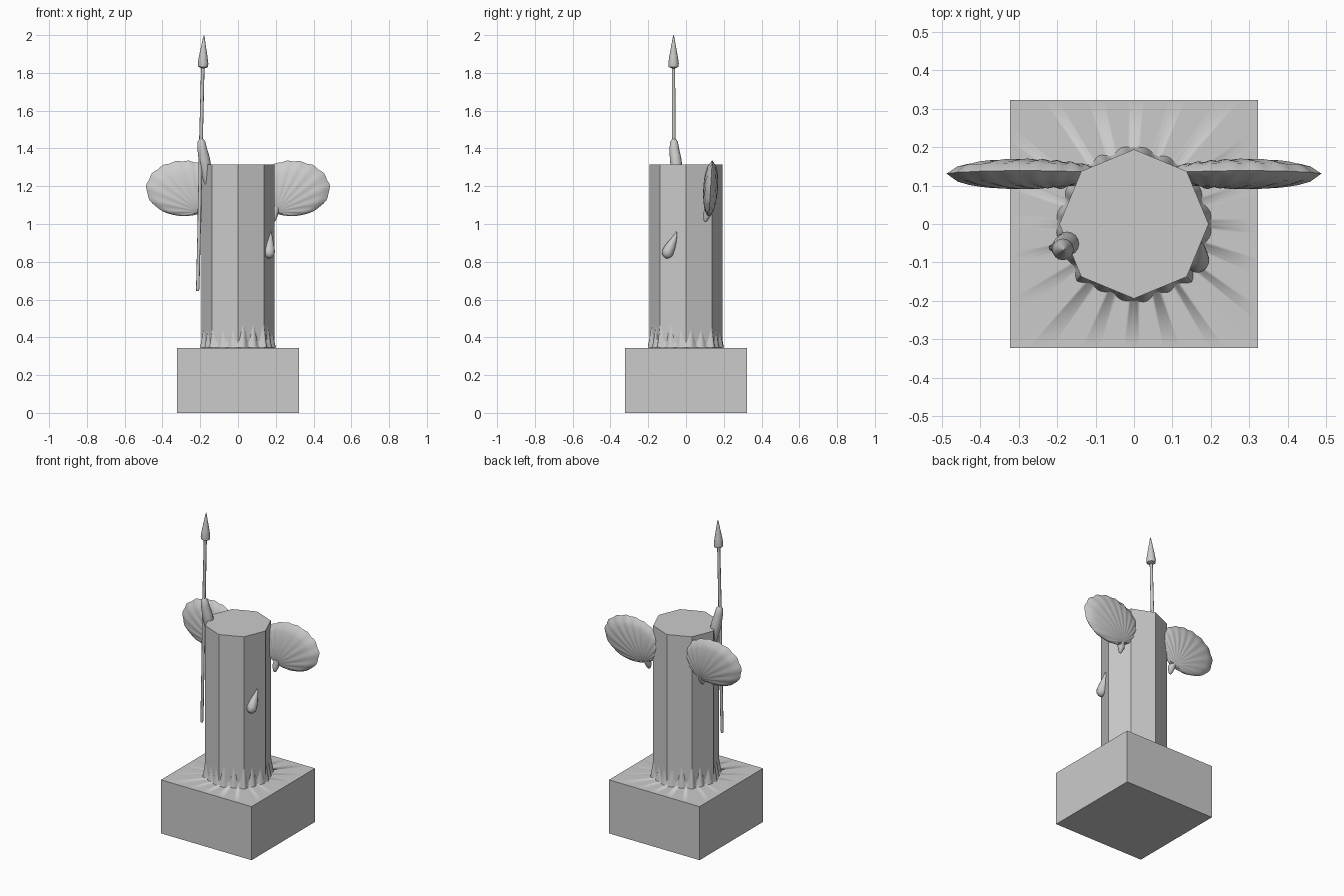
import bpy, bmesh, math, random
from mathutils import Vector

if "Cube" in bpy.data.objects:
    bpy.data.objects.remove(bpy.data.objects["Cube"])

random.seed(4)
stone = bpy.data.materials.new("stone grey")
stone.diffuse_color = (0.6, 0.6, 0.6, 1)
stone.use_nodes = True
stone.node_tree.nodes["Principled BSDF"].inputs["Base Color"].default_value = stone.diffuse_color


def finish(name, bm, smooth=None):
    bmesh.ops.remove_doubles(bm, verts=bm.verts, dist=1e-5)
    bmesh.ops.recalc_face_normals(bm, faces=bm.faces)
    me = bpy.data.meshes.new(name)
    bm.to_mesh(me)
    bm.free()
    me.materials.append(stone)
    ob = bpy.data.objects.new(name, me)
    bpy.context.collection.objects.link(ob)
    if smooth:
        bpy.ops.object.select_all(action='DESELECT')
        ob.select_set(True)
        bpy.context.view_layer.objects.active = ob
        bpy.ops.object.shade_smooth_by_angle(angle=math.radians(smooth))
    return ob


def loft(bm, rings, caps=True):
    rows = [[bm.verts.new(p) for p in ring] for ring in rings]
    n = len(rows[0])
    for a, b in zip(rows, rows[1:]):
        for i in range(n):
            j = (i + 1) % n
            bm.faces.new((a[i], a[j], b[j], b[i]))
    if caps:
        bm.faces.new(rows[0])
        bm.faces.new(rows[-1])


def tube(name, path, segs=16, smooth=50):
    """Round sections along a path of (x, y, z, radius)."""
    pts = [Vector(p[:3]) for p in path]
    rings = []
    for k, p in enumerate(path):
        d = (pts[min(k + 1, len(pts) - 1)] - pts[max(k - 1, 0)]).normalized()
        u = d.cross(Vector((0, 1, 0))).normalized()
        v = d.cross(u)
        rings.append([pts[k] + p[3] * (u * math.cos(t) + v * math.sin(t))
                      for t in (math.tau * i / segs for i in range(segs))])
    bm = bmesh.new()
    loft(bm, rings)
    return finish(name, bm, smooth)


# Square plinth
H = 0.322
bm = bmesh.new()
loft(bm, [[(x, y, z) for x, y in ((-H, -H), (H, -H), (H, H), (-H, H))]
          for z in (0, 0.344)])
finish("plinth", bm)

# Octagonal column, corners on the axes
R = 0.194
bm = bmesh.new()
loft(bm, [[(R * math.cos(i * math.pi / 4), R * math.sin(i * math.pi / 4), z)
           for i in range(8)] for z in (0.3, 1.315)])
finish("column", bm)

# Ring of root-like folds round the foot, spreading over the plinth top
N, LOBES = 160, 20
heights = [random.uniform(0.6, 1) for _ in range(LOBES)]


def fold_ring(t):
    ring = []
    for i in range(N):
        a = math.tau * i / N
        oct_r = R * math.cos(math.pi / 8) / math.cos(a % (math.pi / 4) - math.pi / 8)
        s = a / math.tau * LOBES
        peak = math.sin(math.pi * (s % 1)) ** 2 * heights[int(s) % LOBES]
        r = oct_r + (0.008 + 0.012 * peak) * (1 - t) ** 1.3 - 0.003 * t
        ring.append((r * math.cos(a), r * math.sin(a), 0.345 + (0.04 + 0.12 * peak) * t))
    return ring


square = []
for i in range(N):
    a = math.tau * i / N
    c, s = math.cos(a), math.sin(a)
    k = (H - 0.002) / max(abs(c), abs(s))
    square.append((k * c, k * s, 0.3455))
bm = bmesh.new()
loft(bm, [square] + [fold_ring(t) for t in (0, 0.15, 0.35, 0.55, 0.75, 0.9, 1)], caps=False)
finish("foot_folds", bm, 75)

# Pair of ribbed scallop shells; ribs fan out from the hinge
CX, CZ, AX, AZ = 0.285, 1.188, 0.2, 0.146
HX, HZ = 0.2, 1.065


def shell(name, side):
    bm = bmesh.new()
    n = 112
    for face in (-1, 1):
        rings = []
        for k in range(0, 11):
            f = max(k / 10, 0.02)
            ring = []
            for i in range(n):
                a = math.tau * i / n
                dx, dz = math.cos(a), math.sin(a)
                # distance from hinge to the elliptic rim
                px, pz = (HX - CX) / AX, (HZ - CZ) / AZ
                qx, qz = dx / AX, dz / AZ
                A, B, C = qx * qx + qz * qz, px * qx + pz * qz, px * px + pz * pz - 1
                rim = (-B + math.sqrt(B * B - A * C)) / A
                rib = math.cos(28 * a)
                d = rim * f * (1 + 0.012 * rib * f)
                x, z = HX + dx * d, HZ + dz * d
                e = min(1, ((x - CX) / AX) ** 2 + ((z - CZ) / AZ) ** 2)
                thick = 0 if k == 10 else 0.037 * math.sqrt(1 - e) + 0.0035 * rib * f * (1 - f ** 6)
                y = 0.13 + 0.06 * (z - CZ) + face * thick
                ring.append((side * x, y, z))
            rings.append(ring)
        loft(bm, rings, caps=False)
        bm.faces.new([bm.verts.new(p) for p in rings[0]])
    finish(name, bm, 60)
    # small hinge knob under the shell
    tube(name + "_hinge", [(side * 0.19, 0.1, 1.012, 0.004), (side * 0.19, 0.103, 1.02, 0.011),
                           (side * 0.19, 0.11, 1.045, 0.02), (side * 0.2, 0.12, 1.085, 0.022)], 12)


shell("right_shell", 1)
shell("left_shell", -1)

# Thin spear: shaft and pointed head
tube("spear_shaft", [(-0.214, -0.062, 0.645, 0.007), (-0.213, -0.062, 0.66, 0.009),
                     (-0.205, -0.063, 1.0, 0.009), (-0.197, -0.065, 1.4, 0.010),
                     (-0.186, -0.066, 1.84, 0.009)], 10)
tube("spear_head", [(-0.186, -0.066, 1.825, 0.01), (-0.185, -0.066, 1.832, 0.026),
                    (-0.185, -0.066, 1.85, 0.028), (-0.184, -0.066, 1.89, 0.022),
                    (-0.182, -0.066, 1.95, 0.011), (-0.181, -0.066, 1.985, 0.005),
                    (-0.18, -0.066, 2.0, 0.001)], 16)

# Slim hand-like grip leaning out of the column
tube("spear_grip", [(-0.163, -0.045, 1.19, 0.006), (-0.166, -0.045, 1.23, 0.018),
                    (-0.172, -0.05, 1.3, 0.031), (-0.18, -0.056, 1.35, 0.03),
                    (-0.19, -0.062, 1.4, 0.025), (-0.194, -0.064, 1.435, 0.021),
                    (-0.195, -0.065, 1.45, 0.01)], 16)

# Teardrop on the right front face of the column
tube("teardrop", [(0.163, -0.105, 0.819, 0.004), (0.164, -0.103, 0.825, 0.018),
                  (0.165, -0.1, 0.838, 0.028), (0.165, -0.094, 0.857, 0.031),
                  (0.166, -0.08, 0.885, 0.026), (0.169, -0.065, 0.915, 0.017),
                  (0.172, -0.055, 0.94, 0.009), (0.173, -0.05, 0.96, 0.001)], 18)
